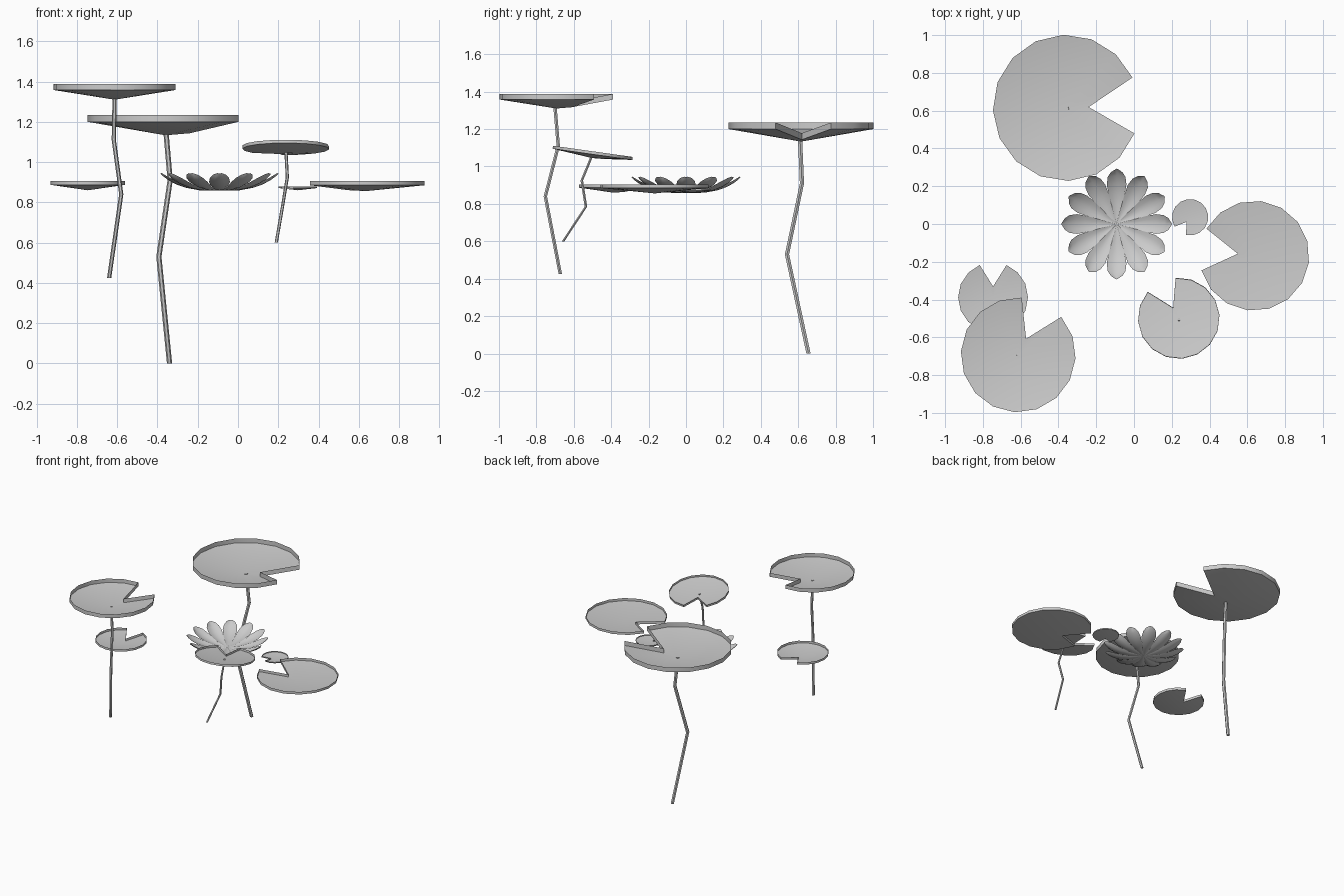
import bpy, bmesh
from math import sin, cos, pi, radians
from mathutils import Vector, Matrix

if "Cube" in bpy.data.objects:
    bpy.data.objects.remove(bpy.data.objects["Cube"])


def finish(name, bm, recalc=True):
    if recalc:
        bmesh.ops.recalc_face_normals(bm, faces=bm.faces)
    me = bpy.data.meshes.new(name)
    bm.to_mesh(me)
    bm.free()
    ob = bpy.data.objects.new(name, me)
    bpy.context.collection.objects.link(ob)
    bpy.ops.object.select_all(action='DESELECT')
    ob.select_set(True)
    bpy.context.view_layer.objects.active = ob
    bpy.ops.object.shade_smooth_by_angle(angle=radians(35))
    return ob


# Lily pad: shallow 16-sided dish, one rim vertex pulled in as a notch, upright lip
def pad(name, x, y, top, r, lip, depth, notch_deg, notch_r, tilt=0):
    bm = bmesh.new()
    n = 16
    a0 = radians(notch_deg)
    low, high = [], []
    for i in range(n):
        a = a0 + 2 * pi * i / n
        rad = notch_r if i == 0 else r
        z = -lip - (depth * 0.85 if i == 0 else 0)
        low.append(bm.verts.new((rad * cos(a), rad * sin(a), z)))
        high.append(bm.verts.new((rad * cos(a), rad * sin(a), z + lip)))
    mid = bm.verts.new((0, 0, -lip - depth))
    for i in range(n):
        j = (i + 1) % n
        bm.faces.new((mid, low[i], low[j]))
        bm.faces.new((low[j], low[i], high[i], high[j]))
    ob = finish(name, bm)
    ob.location = (x, y, top)
    ob.rotation_euler = (radians(tilt), 0, 0)


pad("large_raised_pad", -0.36, 0.615, 1.235, 0.387, 0.035, 0.067, 2, 0.12)
pad("front_raised_pad", -0.613, -0.693, 1.388, 0.304, 0.030, 0.048, 64, 0.095)
pad("tilted_raised_pad", 0.237, -0.498, 1.081, 0.216, 0.016, 0.02, 117, 0.065, -8)
pad("right_floating_pad", 0.637, -0.168, 0.905, 0.291, 0.020, 0.029, 173, 0.088)
pad("left_floating_pad", -0.746, -0.388, 0.905, 0.185, 0.018, 0.027, 90, 0.057)
pad("small_floating_pad", 0.297, 0.036, 0.879, 0.096, 0.008, 0.011, 234, 0.03)


# Stem: bent six-sided tube
def stem(name, pts, r):
    bm = bmesh.new()
    rings = []
    for p in pts:
        rings.append([bm.verts.new(Vector(p) + Vector((r * cos(k * pi / 3), r * sin(k * pi / 3), 0)))
                      for k in range(6)])
    for a, b in zip(rings, rings[1:]):
        for k in range(6):
            m = (k + 1) % 6
            bm.faces.new((a[k], a[m], b[m], b[k]))
    bm.faces.new(rings[0])
    bm.faces.new(rings[-1])
    finish(name, bm)


stem("large_pad_stem", [(-0.34, 0.655, 0), (-0.393, 0.54, 0.53),
                        (-0.337, 0.62, 0.91), (-0.357, 0.61, 1.14)], 0.013)
stem("front_pad_stem", [(-0.64, -0.672, 0.425), (-0.58, -0.752, 0.84),
                        (-0.617, -0.683, 1.11), (-0.613, -0.70, 1.315)], 0.0105)
stem("tilted_pad_stem", [(0.19, -0.657, 0.60), (0.222, -0.535, 0.785),
                         (0.245, -0.557, 0.925), (0.238, -0.505, 1.052)], 0.008)

# Flower: twelve cupped petals around one centre
profile = [  # distance out, height, half width
    (0.0, 0.858, 0.002), (0.10, 0.860, 0.027), (0.165, 0.872, 0.044),
    (0.215, 0.889, 0.052), (0.255, 0.911, 0.047), (0.28, 0.930, 0.031), (0.293, 0.943, 0.010)]
bm = bmesh.new()
for k in range(12):
    turn = Matrix.Rotation(k * pi / 6, 3, 'Z')
    rows = []
    for d, z, w in profile:
        rows.append([bm.verts.new(turn @ Vector((d - 0.006 * t * t * (d > 0.2), w * t,
                                                 z + 0.25 * w * t * t)))
                     for t in (-1, -0.5, 0, 0.5, 1)])
    for a, b in zip(rows, rows[1:]):
        for c in range(4):
            bm.faces.new((a[c], b[c], b[c + 1], a[c + 1]))
flower = finish("flower_petals", bm, recalc=False)
flower.location = (-0.092, 0, 0)
